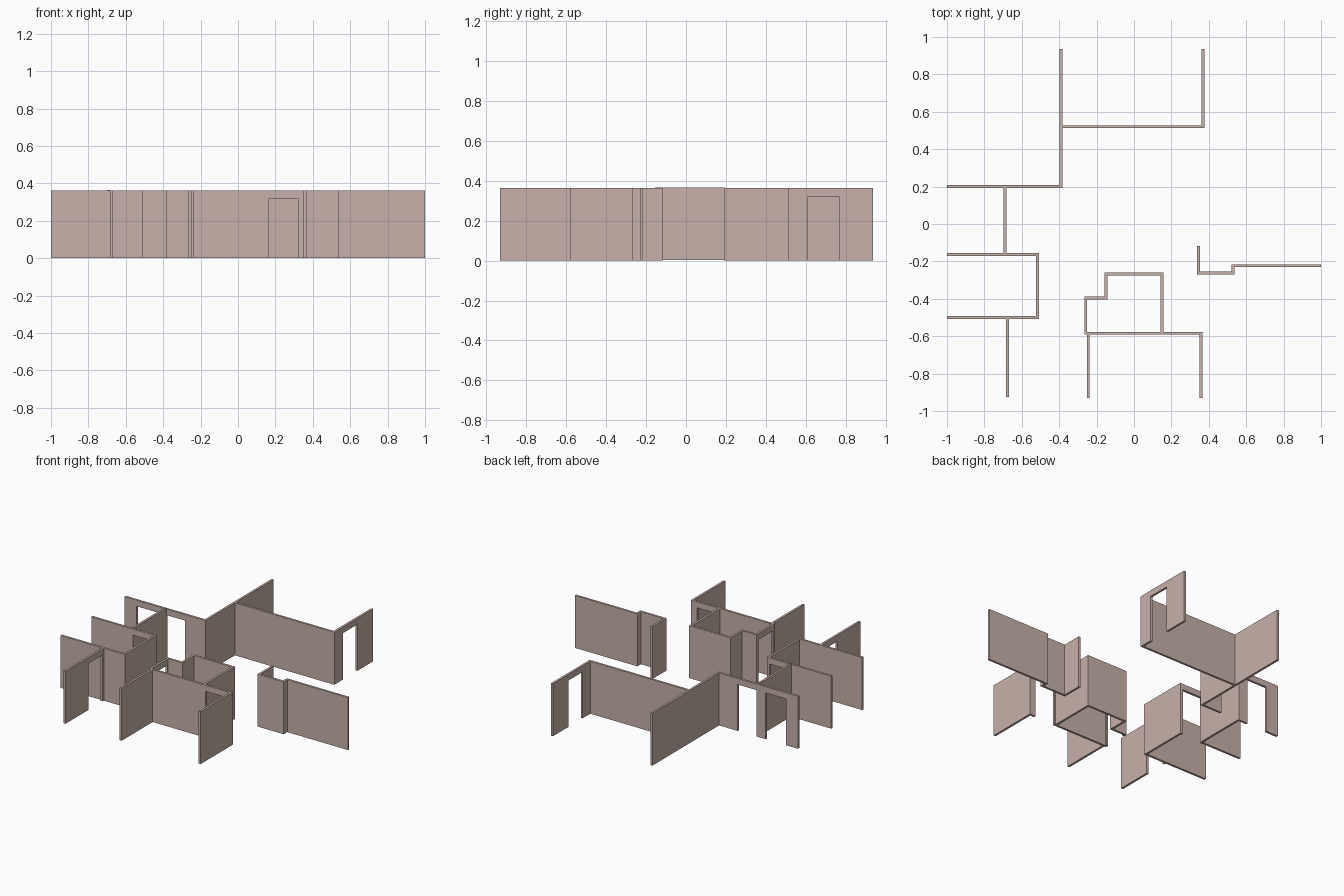
import bpy, bmesh

if "Cube" in bpy.data.objects:
    bpy.data.objects.remove(bpy.data.objects["Cube"])

H, T, DOOR_H = 0.362, 0.015, 0.32
h = T / 2

mat = bpy.data.materials.new("plaster")
mat.diffuse_color = (0.57, 0.44, 0.40, 1)
mat.use_nodes = True
mat.node_tree.nodes["Principled BSDF"].inputs["Base Color"].default_value = mat.diffuse_color


def wall(name, axis, at, a, b, doors=(), lift=0.0):
    """Wall along axis from a to b, centred on 'at'; doors are cut from its outline."""
    outline = [(a, 0)]
    for d0, d1 in doors:
        outline += [(d0, 0), (d0, DOOR_H), (d1, DOOR_H), (d1, 0)]
    outline += [(b, 0), (b, H), (a, H)]
    bm = bmesh.new()

    def point(s, z):
        return (s, at - h, z + lift) if axis == "x" else (at - h, s, z + lift)

    face = bm.faces.new([bm.verts.new(point(s, z)) for s, z in outline])
    ext = bmesh.ops.extrude_face_region(bm, geom=[face])
    moved = [v for v in ext["geom"] if isinstance(v, bmesh.types.BMVert)]
    bmesh.ops.translate(bm, verts=moved, vec=(0, T, 0) if axis == "x" else (T, 0, 0))
    bmesh.ops.recalc_face_normals(bm, faces=bm.faces[:])
    mesh = bpy.data.meshes.new(name)
    bm.to_mesh(mesh)
    bm.free()
    mesh.materials.append(mat)
    obj = bpy.data.objects.new(name, mesh)
    bpy.context.collection.objects.link(obj)


# Rear room
wall("rear_left_wall", "y", -0.39, 0.2 + h, 0.935)
wall("rear_cross_wall", "x", 0.52, -0.39 + h, 0.369 + h)
wall("rear_right_wall", "y", 0.369, 0.52 + h, 0.935, [(0.61, 0.765)])

# Left corridor with two doorways
wall("left_corridor_wall", "x", 0.2, -1, -0.39 + h, [(-0.908, -0.753), (-0.682, -0.54)])
wall("left_partition", "y", -0.69, -0.163 + h, 0.2 - h, lift=0.004)

# Left middle room
wall("left_room_back_wall", "x", -0.163, -1, -0.516 + h, [(-0.682, -0.53)])
wall("left_room_side_wall", "y", -0.516, -0.5 + h, -0.163 - h)
wall("left_room_front_wall", "x", -0.5, -1, -0.516 + h)
wall("front_left_partition", "y", -0.677, -0.925, -0.5 - h, [(-0.675, -0.52)])

# Central closet
wall("closet_back_wall", "x", -0.267, -0.15 - h, 0.15 + h)
wall("closet_right_wall", "y", 0.15, -0.584 + h, -0.267 - h)
wall("closet_step_side", "y", -0.15, -0.396 + h, -0.267 - h)
wall("closet_step_back", "x", -0.396, -0.258 - h, -0.15 + h)
wall("closet_left_wall", "y", -0.258, -0.584 + h, -0.396 - h, [(-0.568, -0.413)])

# Front room
wall("front_room_back_wall", "x", -0.584, -0.258 - h, 0.358 + h, [(0.165, 0.32)])
for side, x in (("left", -0.245), ("right", 0.358)):
    wall("front_room_%s_wall" % side, "y", x, -0.93, -0.584 - h)

# Stepped wall on the right
wall("right_return", "y", 0.345, -0.262 + h, -0.118)
wall("right_inner_wall", "x", -0.262, 0.345 - h, 0.53 + h)
wall("right_step", "y", 0.53, -0.262 + h, -0.223 - h)
wall("right_outer_wall", "x", -0.223, 0.53 - h, 1)
